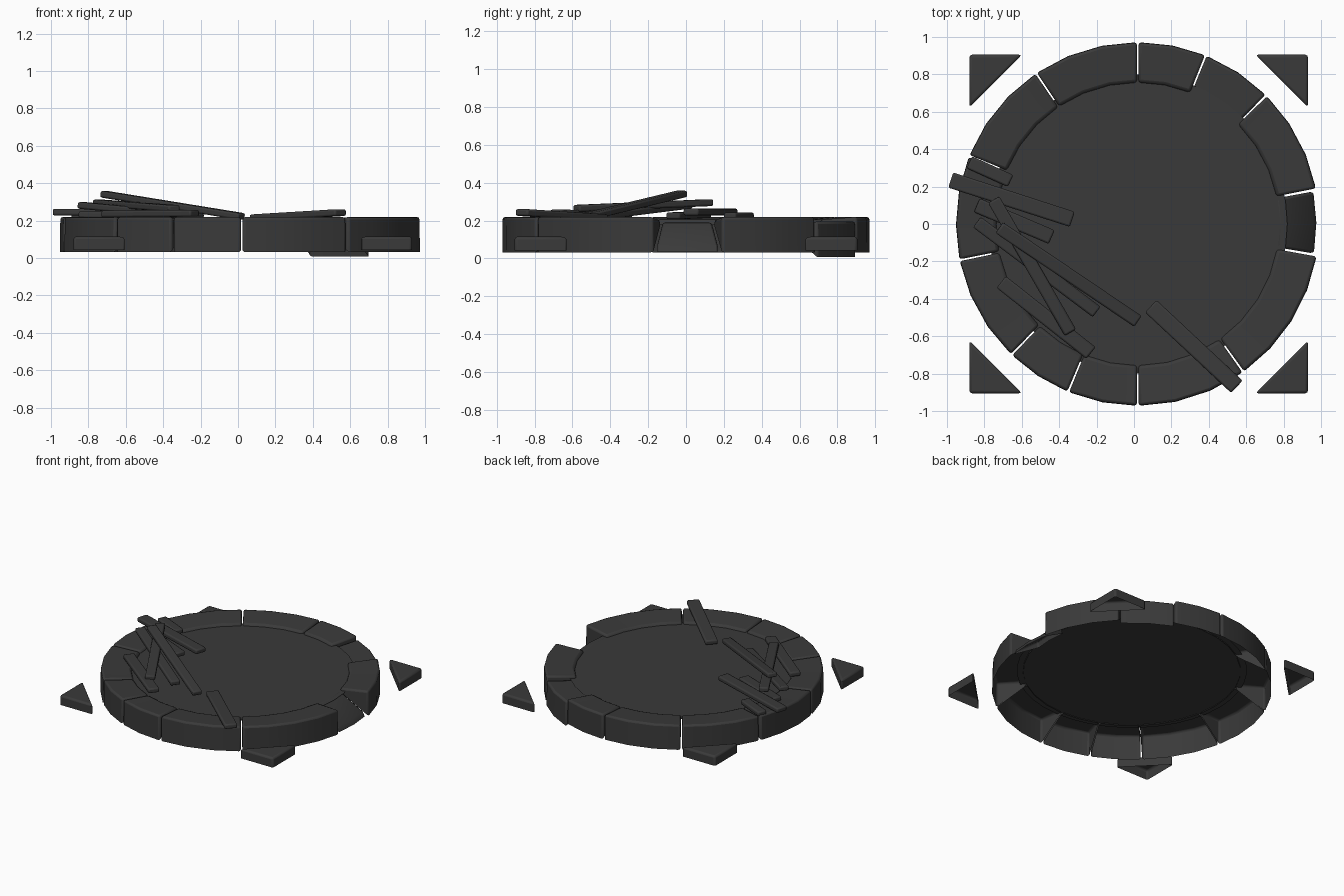
import bpy, bmesh
from math import radians, cos, sin, atan2, hypot
from mathutils import Vector, Matrix

cube = bpy.data.objects.get("Cube")
if cube:
    bpy.data.objects.remove(cube)

stone_grey = bpy.data.materials.new("charcoal grey")
stone_grey.use_nodes = True
colour = (0.042, 0.042, 0.042, 1)
stone_grey.diffuse_color = colour
bsdf = stone_grey.node_tree.nodes["Principled BSDF"]
bsdf.inputs["Base Color"].default_value = colour
bsdf.inputs["Roughness"].default_value = 0.9

CX = 0.02  # ring centre


def finish(bm, name, bevel=0.0):
    """Turn a bmesh into a softly bevelled object."""
    mesh = bpy.data.meshes.new(name)
    bm.to_mesh(mesh)
    bm.free()
    mesh.materials.append(stone_grey)
    ob = bpy.data.objects.new(name, mesh)
    bpy.context.collection.objects.link(ob)
    bpy.ops.object.select_all(action='DESELECT')
    ob.select_set(True)
    bpy.context.view_layer.objects.active = ob
    bpy.ops.object.shade_smooth_by_angle(angle=radians(35))
    if bevel:
        mod = ob.modifiers.new("soft edges", 'BEVEL')
        mod.width = bevel
        mod.segments = 2
        mod.limit_method = 'ANGLE'
        mod.angle_limit = radians(35)
    return ob


def ring_stone(name, a0, a1, profile, dz=0.0):
    """Sweep an open (radius, height) profile round part of the ring."""
    bm = bmesh.new()
    steps = max(2, round(abs(a1 - a0) / 11))
    rows = []
    for i in range(steps + 1):
        a = radians(a0 + (a1 - a0) * i / steps)
        rows.append([bm.verts.new((CX + r * cos(a), r * sin(a), z + dz))
                     for r, z in profile])
    for p, q in zip(rows, rows[1:]):
        for j in range(len(profile) - 1):
            bm.faces.new((p[j], p[j + 1], q[j + 1], q[j]))
    bm.faces.new(rows[0])
    bm.faces.new(rows[-1][::-1])
    bmesh.ops.recalc_face_normals(bm, faces=bm.faces)
    # the top must face up
    if max(bm.faces, key=lambda f: abs(f.normal.z)).normal.z < 0:
        bmesh.ops.reverse_faces(bm, faces=bm.faces)
    return finish(bm, name, 0.014)


# Stone ring, with one fallen stone and one sunken stone
upright = [(0.755, 0.18), (0.76, 0.205), (0.97, 0.22), (0.972, 0.032)]
fallen = [(0.75, 0.15), (0.76, 0.195), (0.94, 0.07), (0.955, 0.035)]
joints = [-10, 11, 45, 68, 90, 124, 158, 191.5, 226, 247.5, 270, 305.5, 350]
for i, (a, b) in enumerate(zip(joints, joints[1:])):
    if i == 0:
        ring_stone("fallen_stone", a + 0.5, b - 0.5, fallen)
    elif i == 2:
        ring_stone("sunken_stone", a + 0.3, b - 0.3, upright, -0.025)
    else:
        ring_stone(f"ring_stone_{i}", a + 0.3, b - 0.3, upright)

# Floor disc
bm = bmesh.new()
bmesh.ops.create_circle(bm, cap_ends=True, segments=40, radius=0.80,
                        matrix=Matrix.Translation((CX, 0, 0.188)))
finish(bm, "floor")

# Corner wedges, open underneath
for sx in (-1, 1):
    for sy in (-1, 1):
        bm = bmesh.new()
        flat = [(0.905, 0.905), (0.625, 0.905), (0.905, 0.625)]
        low, top = [[bm.verts.new((CX + 0.005 + sx * x, sy * y, z))
                     for x, y in flat] for z in (0.042, 0.115)]
        bm.faces.new(top)
        for j in range(3):
            k = (j + 1) % 3
            bm.faces.new((low[j], low[k], top[k], top[j]))
        bmesh.ops.recalc_face_normals(bm, faces=bm.faces)
        if max(bm.faces, key=lambda f: abs(f.normal.z)).normal.z < 0:
            bmesh.ops.reverse_faces(bm, faces=bm.faces)
        finish(bm, f"corner_wedge_{'left' if sx > 0 else 'right'}_"
                   f"{'back' if sy > 0 else 'front'}", 0.014)


def plank(name, start, end, width):
    """Lay a bevelled board between two centre points."""
    a, b = Vector(start), Vector(end)
    d = b - a
    bm = bmesh.new()
    bmesh.ops.create_cube(bm, size=1)
    bmesh.ops.scale(bm, vec=(d.length, width, 0.036), verts=bm.verts)
    turn = (Matrix.Rotation(atan2(d.y, d.x), 4, 'Z')
            @ Matrix.Rotation(-atan2(d.z, hypot(d.x, d.y)), 4, 'Y'))
    bm.transform(Matrix.Translation((a + b) / 2) @ turn)
    finish(bm, name, 0.01)


# Scattered planks
planks = [
    ((-0.98, 0.235, 0.245), (-0.33, 0.025, 0.245), 0.085),
    ((-0.88, 0.33, 0.225), (-0.66, 0.23, 0.225), 0.07),
    ((-0.84, 0.1, 0.232), (-0.44, -0.07, 0.225), 0.08),
    ((-0.75, 0.13, 0.295), (-0.34, -0.58, 0.265), 0.07),
    ((-0.72, -0.02, 0.342), (0.02, -0.52, 0.222), 0.07),
    ((-0.84, 0.01, 0.282), (-0.2, -0.47, 0.222), 0.07),
    ((-0.71, -0.31, 0.235), (-0.23, -0.69, 0.24), 0.08),
    ((0.09, -0.44, 0.215), (0.55, -0.87, 0.243), 0.09),
]
for i, (a, b, w) in enumerate(planks):
    plank(f"plank_{i + 1}", a, b, w)
